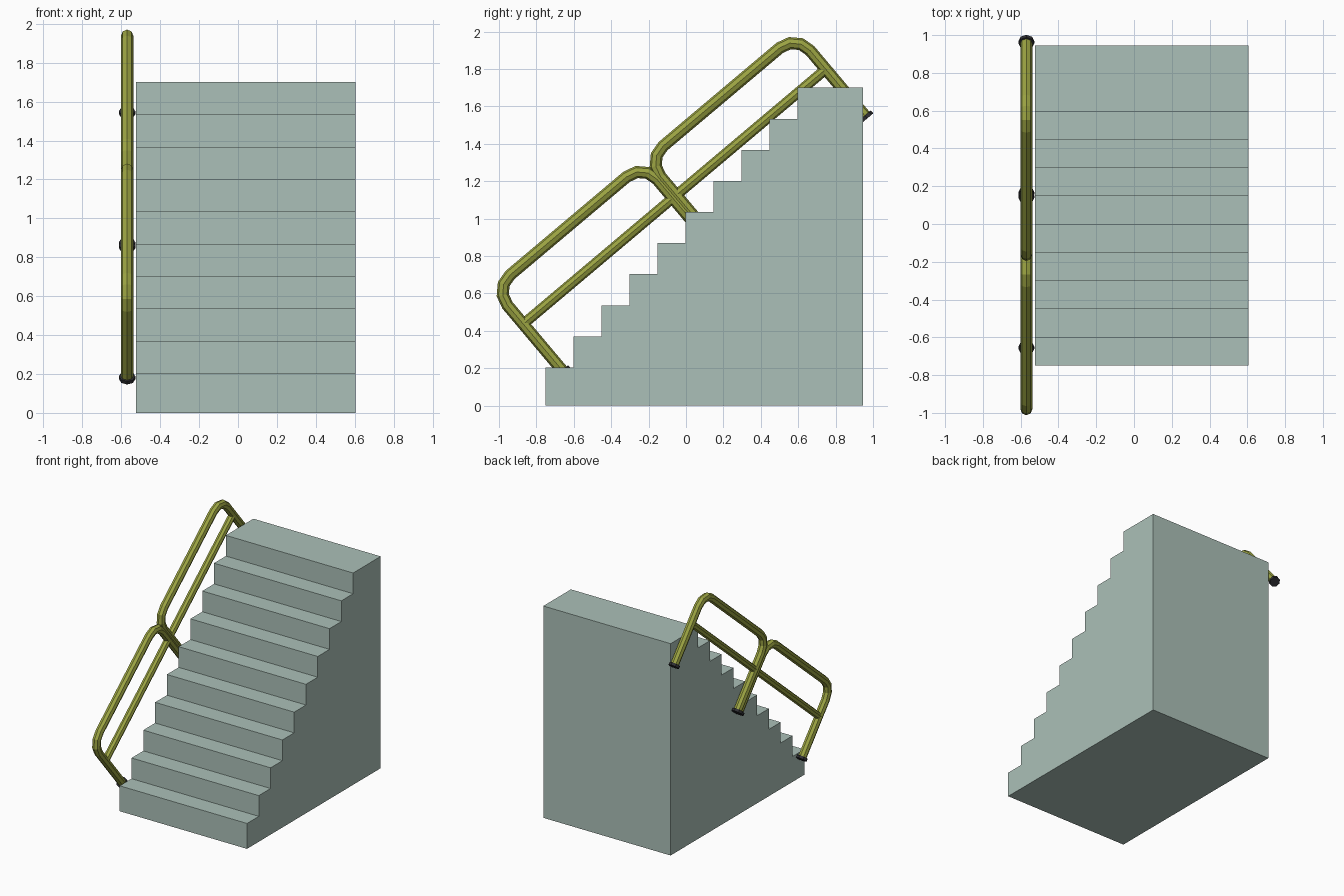
import bpy, bmesh, math
from mathutils import Vector

if "Cube" in bpy.data.objects:
    bpy.data.objects.remove(bpy.data.objects["Cube"])

def material(name, color):
    m = bpy.data.materials.new(name)
    m.diffuse_color = (*color, 1)
    m.use_nodes = True
    m.node_tree.nodes["Principled BSDF"].inputs["Base Color"].default_value = m.diffuse_color
    return m

STONE = material("pale grey green", (0.41, 0.53, 0.48))
OLIVE = material("olive paint", (0.33, 0.37, 0.055))
BLACK = material("dark grey", (0.03, 0.03, 0.035))

def finish(bm, name, mat):
    bmesh.ops.recalc_face_normals(bm, faces=bm.faces)
    mesh = bpy.data.meshes.new(name)
    bm.to_mesh(mesh)
    bm.free()
    mesh.materials.append(mat)
    ob = bpy.data.objects.new(name, mesh)
    bpy.context.collection.objects.link(ob)
    return ob

# Staircase: stepped side profile extruded across x
X0, X1, BACK = -0.525, 0.605, 0.945
profile = [(-0.75, 0)]
for i in range(10):
    y, z = -0.75 + 0.1495 * i, 0.204 + 0.1662 * i
    profile += [(y, z), (y + 0.1495 if i < 9 else BACK, z)]
profile.append((BACK, 0))
bm = bmesh.new()
face = bm.faces.new([bm.verts.new((X0, y, z)) for y, z in profile])
ext = bmesh.ops.extrude_face_region(bm, geom=[face])
bmesh.ops.translate(bm, vec=(X1 - X0, 0, 0),
                    verts=[v for v in ext["geom"] if isinstance(v, bmesh.types.BMVert)])
finish(bm, "staircase", STONE)

# Railing plane: s runs up the slope, t is perpendicular to it
RAIL_X, SLOPE = -0.57, math.radians(40.1)
FOOT = Vector((RAIL_X, -0.657, 0.183))
S = Vector((0, math.cos(SLOPE), math.sin(SLOPE)))
T = Vector((0, -math.sin(SLOPE), math.cos(SLOPE)))
SIDES = 8

def tube(name, path, r, mat):
    """Sweep a faceted ring along a path of (s, t) points with mitred bends."""
    pts = [Vector(p) for p in path]
    bm = bmesh.new()
    rings = []
    for i, p in enumerate(pts):
        a = (p - pts[i - 1]).normalized() if i else (pts[1] - p).normalized()
        b = (pts[i + 1] - p).normalized() if i < len(pts) - 1 else a
        d = (a + b).normalized()
        n = Vector((-d.y, d.x)) / d.dot(a)
        ring = []
        for k in range(SIDES):
            ang = 2 * math.pi * k / SIDES
            q = p + n * r * math.sin(ang)
            ring.append(bm.verts.new(FOOT + S * q.x + T * q.y
                                     + Vector((r * math.cos(ang), 0, 0))))
        rings.append(ring)
    for r0, r1 in zip(rings, rings[1:]):
        for k in range(SIDES):
            j = (k + 1) % SIDES
            bm.faces.new((r0[k], r0[j], r1[j], r1[k]))
    bm.faces.new(rings[0])
    bm.faces.new(rings[-1])
    return finish(bm, name, mat)

def loop_path(s0, s1, top, bend):
    """Upside-down U with both corners rounded in three segments."""
    path = [(s0, 0)]
    for c, start in ((s0 + bend, 180), (s1 - bend, 90)):
        for k in range(4):
            a = math.radians(start - 30 * k)
            path.append((c + bend * math.cos(a), top - bend + bend * math.sin(a)))
    return path + [(s1, 0)]

# Two handrail loops, sharing overlapping middle posts, with foot caps
LENGTH, MID = 2.115, 1.0575
for name, s0, s1 in (("lower", 0, MID - 0.012), ("upper", MID + 0.012, LENGTH)):
    tube(name + "_handrail", loop_path(s0, s1, 0.577, 0.115), 0.032, OLIVE)
    for end, s in (("front", s0), ("back", s1)):
        tube(f"{name}_{end}_foot_cap", [(s, -0.013), (s, 0.008)], 0.042, BLACK)

# Straight middle rail
tube("middle_rail", [(0, 0.331), (LENGTH, 0.331)], 0.028, OLIVE)
